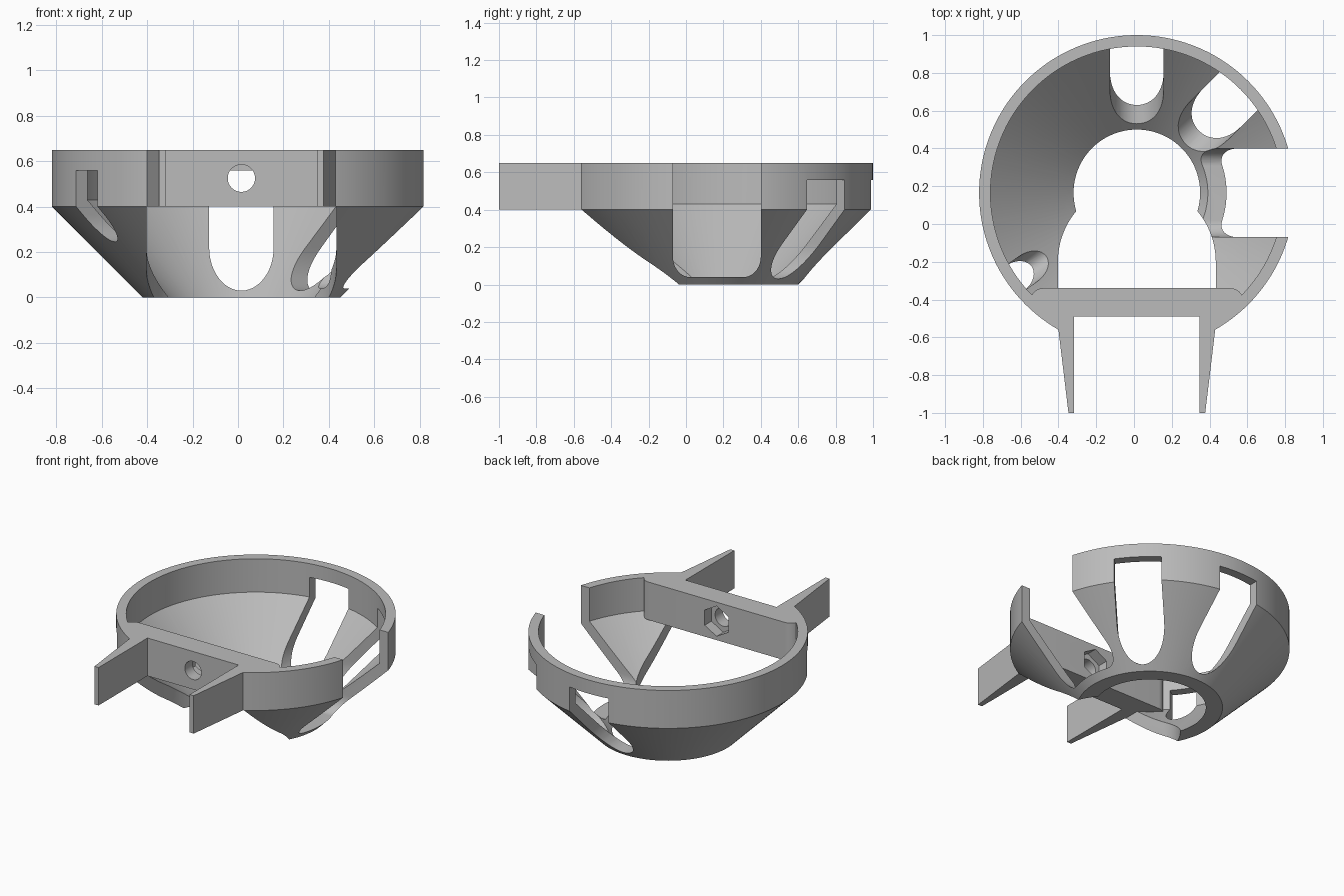
import bpy, bmesh
from math import sin, cos, pi, radians
from mathutils import Matrix, Vector

if "Cube" in bpy.data.objects:
    bpy.data.objects.remove(bpy.data.objects["Cube"])

CENTRE = Vector((0.015, 0.165, 0))   # axis of the round basket
RIM_Z, TOP_Z = 0.40, 0.65            # bottom and top of the rim band

grey = bpy.data.materials.new("light_grey")
grey.use_nodes = True
grey.diffuse_color = (0.5, 0.5, 0.5, 1)
grey.node_tree.nodes["Principled BSDF"].inputs["Base Color"].default_value = (0.5, 0.5, 0.5, 1)


def add_object(name, bm):
    bmesh.ops.recalc_face_normals(bm, faces=bm.faces[:])
    mesh = bpy.data.meshes.new(name)
    bm.to_mesh(mesh)
    bm.free()
    mesh.materials.append(grey)
    obj = bpy.data.objects.new(name, mesh)
    obj.location = CENTRE
    bpy.context.collection.objects.link(obj)
    return obj


def prism(name, outline, start, end, matrix=Matrix()):
    """Extrude a 2D outline along local z, then orient it."""
    bm = bmesh.new()
    face = bm.faces.new([bm.verts.new((u, v, start)) for u, v in outline])
    new = bmesh.ops.extrude_face_region(bm, geom=[face])["geom"]
    moved = [g for g in new if isinstance(g, bmesh.types.BMVert)]
    bmesh.ops.translate(bm, verts=moved, vec=(0, 0, end - start))
    bm.transform(matrix)
    return add_object(name, bm)


def radial(degrees):
    """Local x is tangent, y is up and z points outward."""
    a = radians(degrees)
    return Matrix(((-sin(a), 0, cos(a), 0), (cos(a), 0, sin(a), 0),
                   (0, 1, 0, 0), (0, 0, 0, 1)))


def arc(cx, cy, rx, ry, first, last, steps):
    angles = [radians(first + (last - first) * i / steps) for i in range(steps + 1)]
    return [(cx + rx * cos(a), cy + ry * sin(a)) for a in angles]


def combine(target, tool, operation):
    mod = target.modifiers.new(tool.name, "BOOLEAN")
    mod.operation, mod.solver, mod.object = operation, "EXACT", tool
    bpy.context.view_layer.update()
    bpy.context.view_layer.objects.active = target
    bpy.ops.object.modifier_apply(modifier=mod.name)
    bpy.data.objects.remove(tool)


# Conical basket with an upright rim, turned from one profile
bm = bmesh.new()
profile = [(0.335, 0), (0.435, 0), (0.835, RIM_Z), (0.835, TOP_Z), (0.775, TOP_Z), (0.775, 0.43)]
verts = [bm.verts.new((r, 0, z)) for r, z in profile]
edges = [bm.edges.new((verts[i], verts[i - 1])) for i in range(len(verts))]
bmesh.ops.spin(bm, geom=verts + edges, axis=(0, 0, 1), cent=(0, 0, 0),
               angle=2 * pi, steps=144, use_duplicate=False)
bmesh.ops.remove_doubles(bm, verts=bm.verts[:], dist=0.0005)
basket = add_object("basket_holder", bm)

# Round-bottomed windows: angle, half width, bottom height, round height
windows = [(a, 0.142, 0.03, 0.19) for a in (45, 90, 135, 180)]
windows += [(a, 0.082, 0.245, 0.12) for a in (215, 325)]
for angle, half, low, rise in windows:
    outline = arc(0, low + rise, half, rise, 180, 360, 24) + [(half, 0.56), (-half, 0.56)]
    combine(basket, prism("window_cutter", outline, 0.1, 1, radial(angle)), "DIFFERENCE")

# Wide opening through the rim on the left side
slot = arc(-0.145, 0.15, 0.09, 0.11, 180, 270, 10) + arc(0.145, 0.15, 0.09, 0.11, 270, 360, 10)
slot += [(0.235, 0.8), (-0.235, 0.8)]
combine(basket, prism("side_slot_cutter", slot, 0.1, 1, radial(0)), "DIFFERENCE")

# Front clearance under the rim, and the rim gap between the arms
clearance = arc(0, -0.365, 0.418, 0.418, 0, 180, 48) + [(-0.418, -1), (0.418, -1)]
combine(basket, prism("front_clearance_cutter", clearance, -0.1, RIM_Z), "DIFFERENCE")
gap = [(-0.3325, -0.9), (0.3325, -0.9), (0.3325, -0.6), (-0.3325, -0.6)]
combine(basket, prism("rim_gap_cutter", gap, 0.3, 0.8), "DIFFERENCE")

# Cross plate with rounded ends and two tapered arms
half_plate = [(0.3325, -0.655), (0.3325, -1.165), (0.362, -1.165), (0.415, -0.724)]
half_plate += arc(0, 0, 0.805, 0.805, -58, -45, 4)
half_plate += arc(0.495, -0.575, 0.07, 0.07, 20, 90, 8)
plate = half_plate + [(-x, y) for x, y in reversed(half_plate)]
combine(basket, prism("mounting_plate", plate, RIM_Z, TOP_Z), "UNION")

# Bolt hole and hexagonal nut pocket
hole = arc(0, 0.525, 0.06, 0.06, 0, 352.5, 47)
combine(basket, prism("bolt_hole_cutter", hole, 0.4, 0.9, radial(270)), "DIFFERENCE")
nut = arc(0, 0.525, 0.1, 0.1, 30, 330, 5)
combine(basket, prism("nut_pocket_cutter", nut, 0.4, 0.575, radial(270)), "DIFFERENCE")

bpy.ops.object.select_all(action="DESELECT")
basket.select_set(True)
bpy.context.view_layer.objects.active = basket
bpy.ops.object.shade_smooth_by_angle(angle=radians(25))
